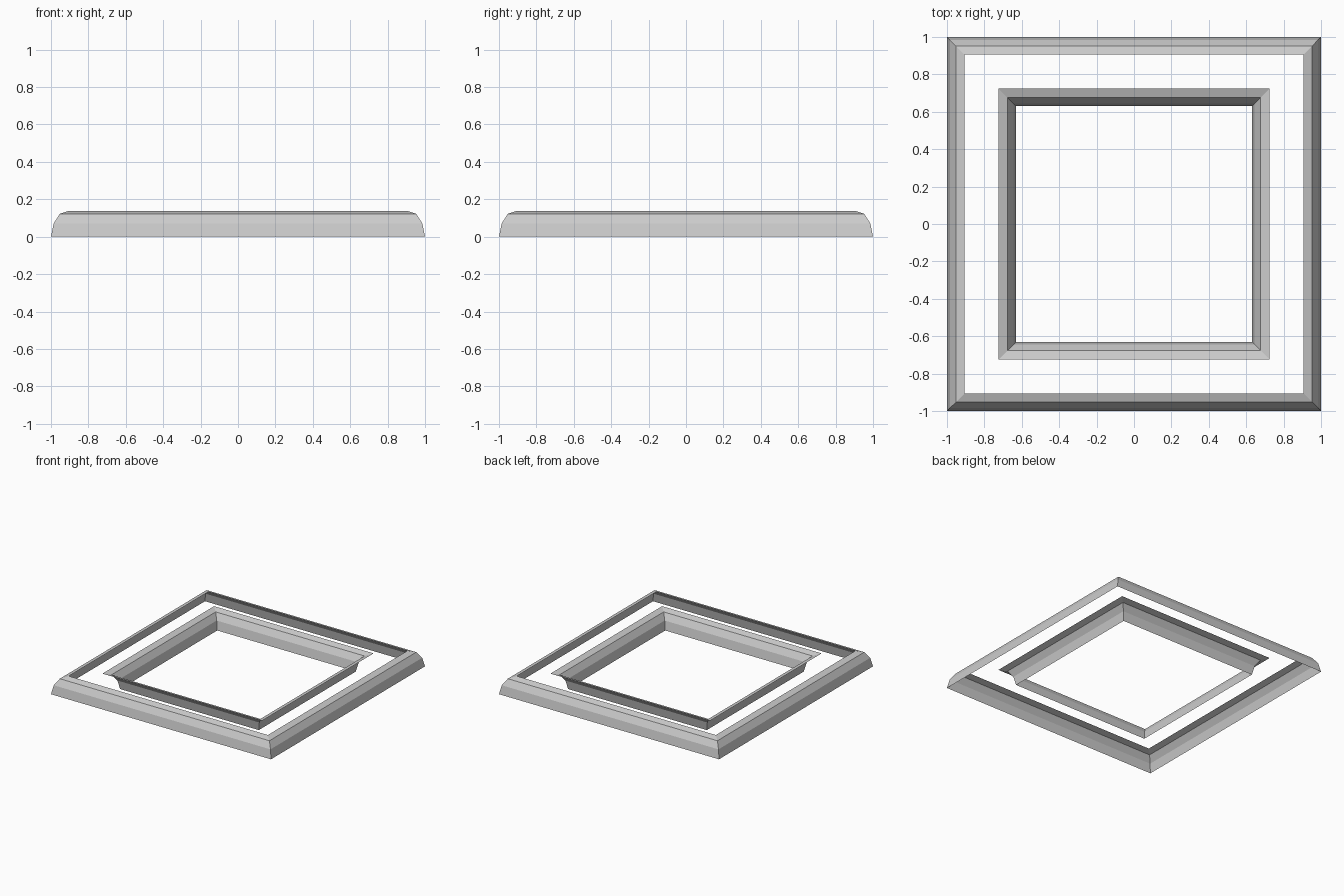
import bpy

if "Cube" in bpy.data.objects:
    bpy.data.objects.remove(bpy.data.objects["Cube"])

# Rounded moulding cross-section: (distance from the outer edge, height)
PROFILE = [(0.0, 0.0), (0.015, 0.072), (0.047, 0.122), (0.095, 0.138)]
CORNERS = [(-1, -1), (1, -1), (1, 1), (-1, 1)]


def square_moulding(name, profile, inward=False):
    """Sweep an open (half-width, height) profile around a mitred square."""
    verts = [(cx * r, cy * r, z) for r, z in profile for cx, cy in CORNERS]
    faces = []
    for row in range(len(profile) - 1):
        for i in range(4):
            j = (i + 1) % 4
            a, b = row * 4, row * 4 + 4
            face = (a + i, a + j, b + j, b + i)
            faces.append(face[::-1] if inward else face)
    mesh = bpy.data.meshes.new(name)
    mesh.from_pydata(verts, [], faces)
    mesh.update()
    obj = bpy.data.objects.new(name, mesh)
    bpy.context.collection.objects.link(obj)
    return obj


# Outer edge curves in towards its top
square_moulding("outer_frame_edge", [(1.0 - d, z) for d, z in PROFILE])

# Inner edge mirrors it, flaring outwards towards its top
square_moulding("inner_frame_edge", [(0.63 + d, z) for d, z in PROFILE], inward=True)
